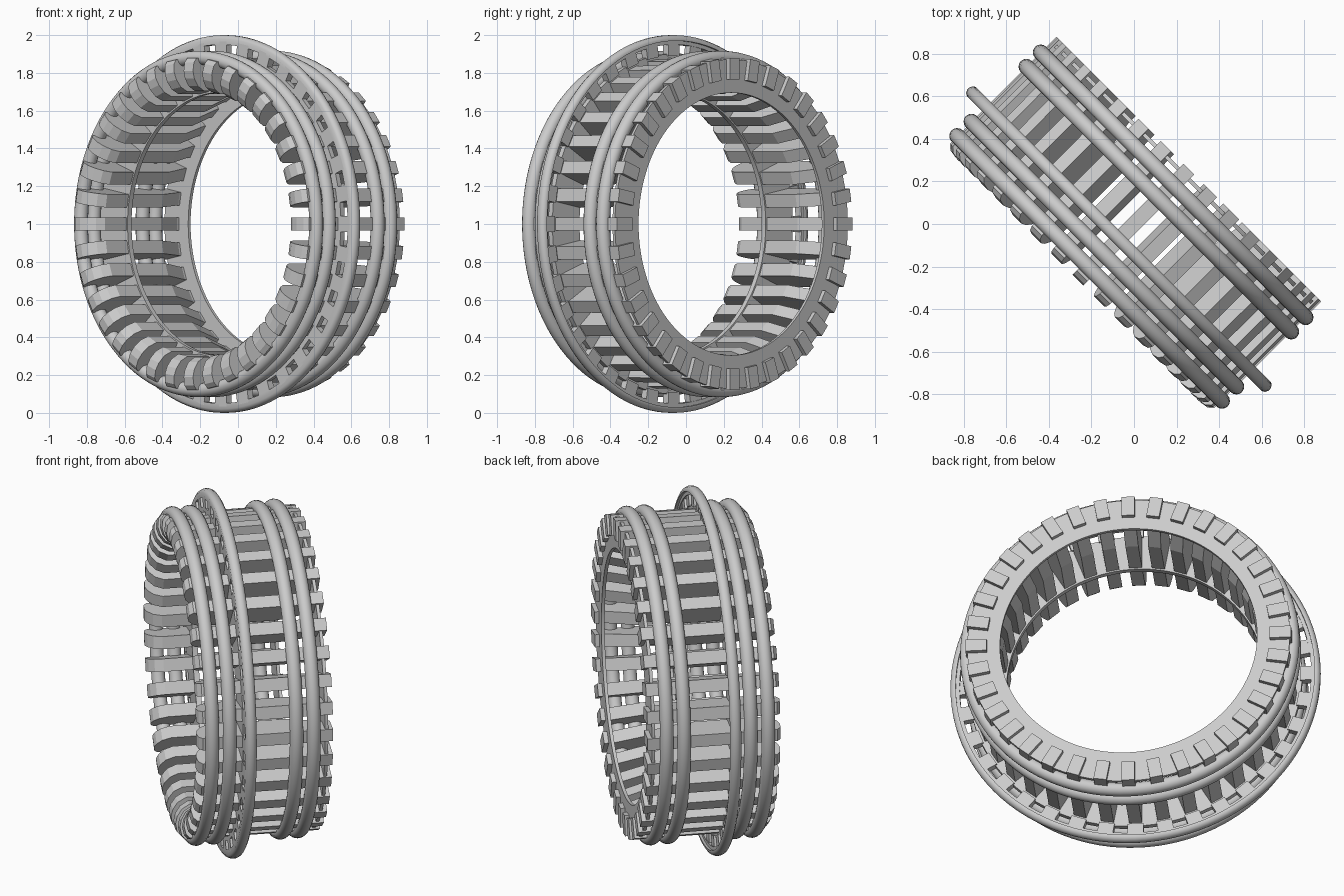
import bpy, bmesh, math
from mathutils import Matrix, Vector

if "Cube" in bpy.data.objects:
    bpy.data.objects.remove(bpy.data.objects["Cube"])

N = 36                      # bars around the ring
S = math.sqrt(0.5)
# local z = ring axis, lying horizontally at 45 degrees
FRAME = Matrix(((S, 0, S, 0), (-S, 0, S, 0), (0, -1, 0, 1), (0, 0, 0, 1)))


def finish(name, bm, smooth=True):
    bmesh.ops.recalc_face_normals(bm, faces=bm.faces)
    mesh = bpy.data.meshes.new(name)
    bm.to_mesh(mesh)
    bm.free()
    ob = bpy.data.objects.new(name, mesh)
    bpy.context.collection.objects.link(ob)
    ob.matrix_world = FRAME
    if smooth:
        bpy.ops.object.select_all(action='DESELECT')
        ob.select_set(True)
        bpy.context.view_layer.objects.active = ob
        bpy.ops.object.shade_smooth_by_angle(angle=math.radians(35))
    return ob


def lathe(name, profile, seg=108):
    """Revolve a closed (axial, radius) profile around the ring axis."""
    bm = bmesh.new()
    rings = []
    for i in range(seg):
        c, s = math.cos(2 * math.pi * i / seg), math.sin(2 * math.pi * i / seg)
        rings.append([bm.verts.new((r * c, r * s, a)) for a, r in profile])
    n = len(profile)
    for i in range(seg):
        p, q = rings[i], rings[(i + 1) % seg]
        for j in range(n):
            k = (j + 1) % n
            bm.faces.new((p[j], p[k], q[k], q[j]))
    return finish(name, bm)


def radial_array(name, profile, width):
    """Extrude an (axial, radius) outline to a width and repeat it N times."""
    bm = bmesh.new()
    n = len(profile)
    for i in range(N):
        rot = Matrix.Rotation(2 * math.pi * i / N, 3, 'Z')
        lo, hi = [[bm.verts.new(rot @ Vector((r, w, a))) for a, r in profile]
                  for w in (-width / 2, width / 2)]
        bm.faces.new(lo)
        bm.faces.new(hi[::-1])
        for j in range(n):
            k = (j + 1) % n
            bm.faces.new((lo[j], hi[j], hi[k], lo[k]))
    return finish(name, bm, smooth=False)


# four round hoops, two each side of the flange
for k, a0 in enumerate((-0.295, -0.2, 0.165, 0.26)):
    circle = [(a0 + 0.037 * math.cos(t * math.pi / 8),
               0.88 + 0.037 * math.sin(t * math.pi / 8)) for t in range(16)]
    lathe(f"hoop_{k + 1}", circle)

# central flange: flat web, spokes with open windows between, rounded rim
lathe("flange_web", [(-0.13, 0.697), (-0.10, 0.697), (-0.10, 0.90), (-0.13, 0.90)])
radial_array("flange_spokes", [(-0.13, 0.89), (-0.09, 0.89), (-0.09, 0.965), (-0.13, 0.965)], 0.085)
lathe("flange_rim", [(-0.13, 0.95), (-0.085, 0.95), (-0.085, 0.97), (-0.07, 0.97),
                     (-0.07, 0.98), (-0.078, 0.993), (-0.092, 1.0), (-0.108, 1.0),
                     (-0.122, 0.993), (-0.13, 0.98)])

# thin annular plate at the back end
lathe("back_plate", [(0.322, 0.695), (0.34, 0.695), (0.34, 0.872), (0.322, 0.872)])

# axial bars: rounded hook at the front, chamfer and square tab at the back
radial_array("bars", [(-0.345, 0.878), (-0.365, 0.855), (-0.372, 0.81), (-0.362, 0.77),
                      (-0.335, 0.73), (-0.29, 0.705), (0.13, 0.705), (0.31, 0.765),
                      (0.365, 0.765), (0.365, 0.88)], 0.07)
